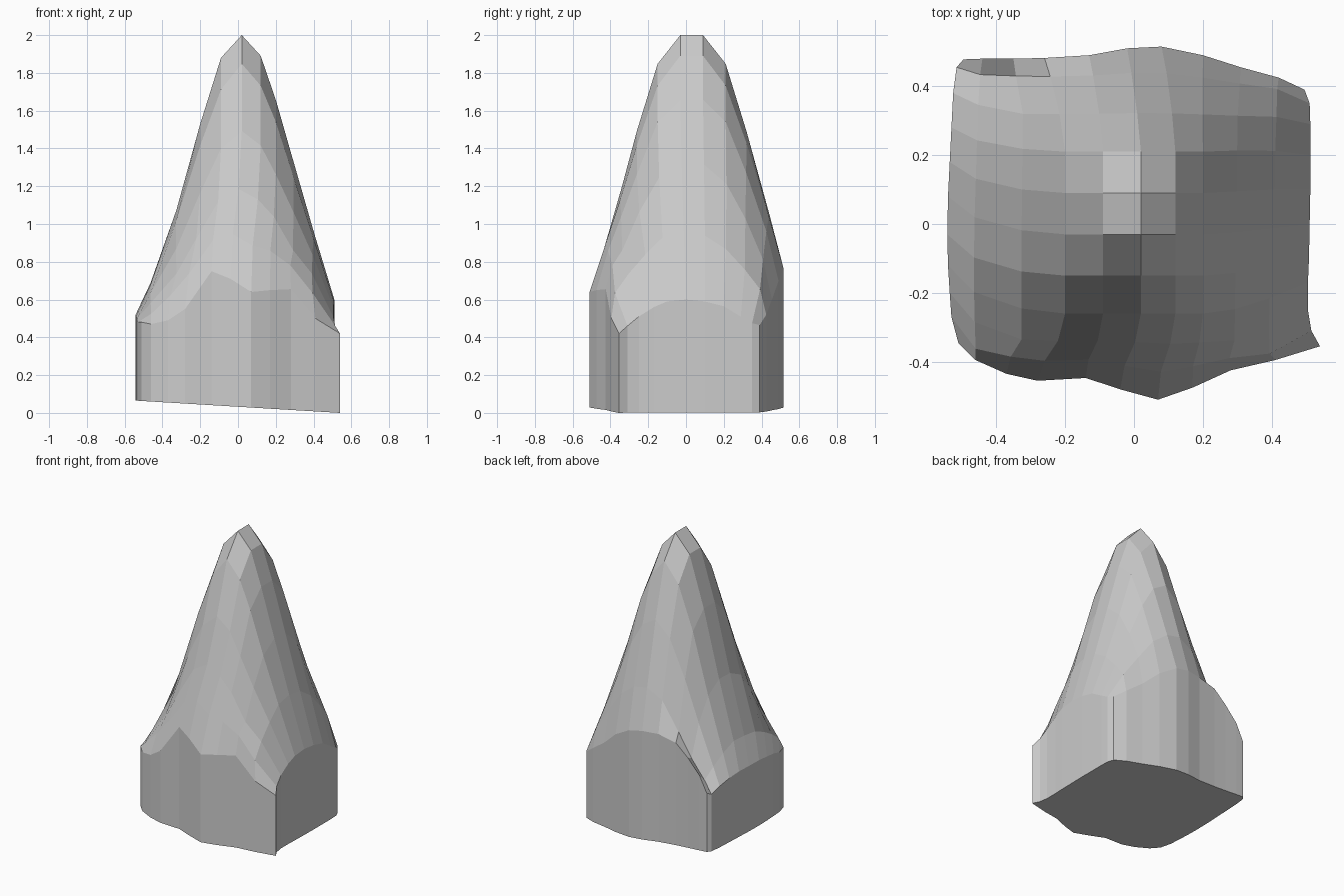
import bpy, bmesh
from mathutils import Vector

if "Cube" in bpy.data.objects:
    bpy.data.objects.remove(bpy.data.objects["Cube"])

N = 10
# Upper rim of the rock wall (x, y, z): front and back run left to right
FRONT = [(-.51, -.345, .48), (-.46, -.395, .47), (-.37, -.435, .49), (-.28, -.455, .55),
         (-.14, -.447, .75), (-.04, -.48, .71), (.07, -.51, .64), (.17, -.475, .65),
         (.28, -.425, .655), (.41, -.395, .5), (.54, -.355, .42)]
BACK = [(-.495, .478, .47), (-.44, .48, .58), (-.35, .48, .68), (-.26, .482, .76),
        (-.13, .49, .79), (-.02, .51, .79), (.08, .515, .77), (.2, .49, .7),
        (.31, .455, .6), (.42, .425, .52), (.495, .39, .465)]
# Left and right rims run front to back, sharing the corners above
LEFT = [FRONT[0], (-.53, -.27, .48), (-.535, -.2, .5), (-.54, -.12, .51), (-.542, -.03, .52),
        (-.54, .08, .52), (-.535, .18, .52), (-.53, .28, .51), (-.525, .38, .49),
        (-.515, .455, .46), BACK[0]]
RIGHT = [FRONT[-1], (.515, -.31, .46), (.505, -.25, .51), (.505, -.17, .56), (.508, -.1, .59),
         (.51, 0, .6), (.512, .1, .59), (.512, .2, .565), (.512, .29, .51),
         (.51, .35, .475), BACK[-1]]
# Grid lines over the spire
X = [-.54, -.43, -.31, -.2, -.09, .02, .12, .2, .3, .4, .51]
Y = [-.51, -.43, -.35, -.26, -.15, -.03, .09, .21, .31, .41, .51]
# Spire profile: distance from the short summit ridge, height
PROFILE = [(0, 2), (.11, 1.88), (.22, 1.53), (.32, 1.16), (.42, .83), (.5, .65), (.6, .5), (.8, .42)]


def height(x, y):
    d = Vector((x - .02, y - min(max(y, -.03), .09))).length
    for (d0, z0), (d1, z1) in zip(PROFILE, PROFILE[1:]):
        if d <= d1:
            return z0 + (z1 - z0) * (d - d0) / (d1 - d0)
    return PROFILE[-1][1]


def surface_point(i, j):
    for fixed, edge, k in ((j == 0, FRONT, i), (j == N, BACK, i), (i == 0, LEFT, j), (i == N, RIGHT, j)):
        if fixed:
            return Vector(edge[k])
    # Blend the four rims, easing into the regular grid at the summit
    u, v = i / N, j / N
    f, b, l, r = (Vector(e) for e in (FRONT[i], BACK[i], LEFT[j], RIGHT[j]))
    c = [Vector(p) for p in (FRONT[0], FRONT[-1], BACK[0], BACK[-1])]
    p = (f * (1 - v) + b * v + l * (1 - u) + r * u
         - (c[0] * (1 - u) + c[1] * u) * (1 - v) - (c[2] * (1 - u) + c[3] * u) * v)
    m = max(abs(i - 5), abs(j - 5)) / 5
    p = p.lerp(Vector((X[i], Y[j], 0)), min(1, (1 - m) * 2))
    p.z = height(p.x, p.y)
    return p


# Top surface
bm = bmesh.new()
grid = [[bm.verts.new(surface_point(i, j)) for i in range(N + 1)] for j in range(N + 1)]
for j in range(N):
    for i in range(N):
        bm.faces.new((grid[j][i], grid[j][i + 1], grid[j + 1][i + 1], grid[j + 1][i]))

# Vertical walls down to the slightly tilted base
rim = [e for e in bm.edges if e.is_boundary]
ext = bmesh.ops.extrude_edge_only(bm, edges=rim)["geom"]
for v in (g for g in ext if isinstance(g, bmesh.types.BMVert)):
    v.co.z = .0325 - .0602 * v.co.x
bmesh.ops.contextual_create(bm, geom=[e for e in bm.edges if e.is_boundary])
bmesh.ops.recalc_face_normals(bm, faces=bm.faces)

mesh = bpy.data.meshes.new("rock_spire")
bm.to_mesh(mesh)
bm.free()
bpy.context.collection.objects.link(bpy.data.objects.new("rock_spire", mesh))
